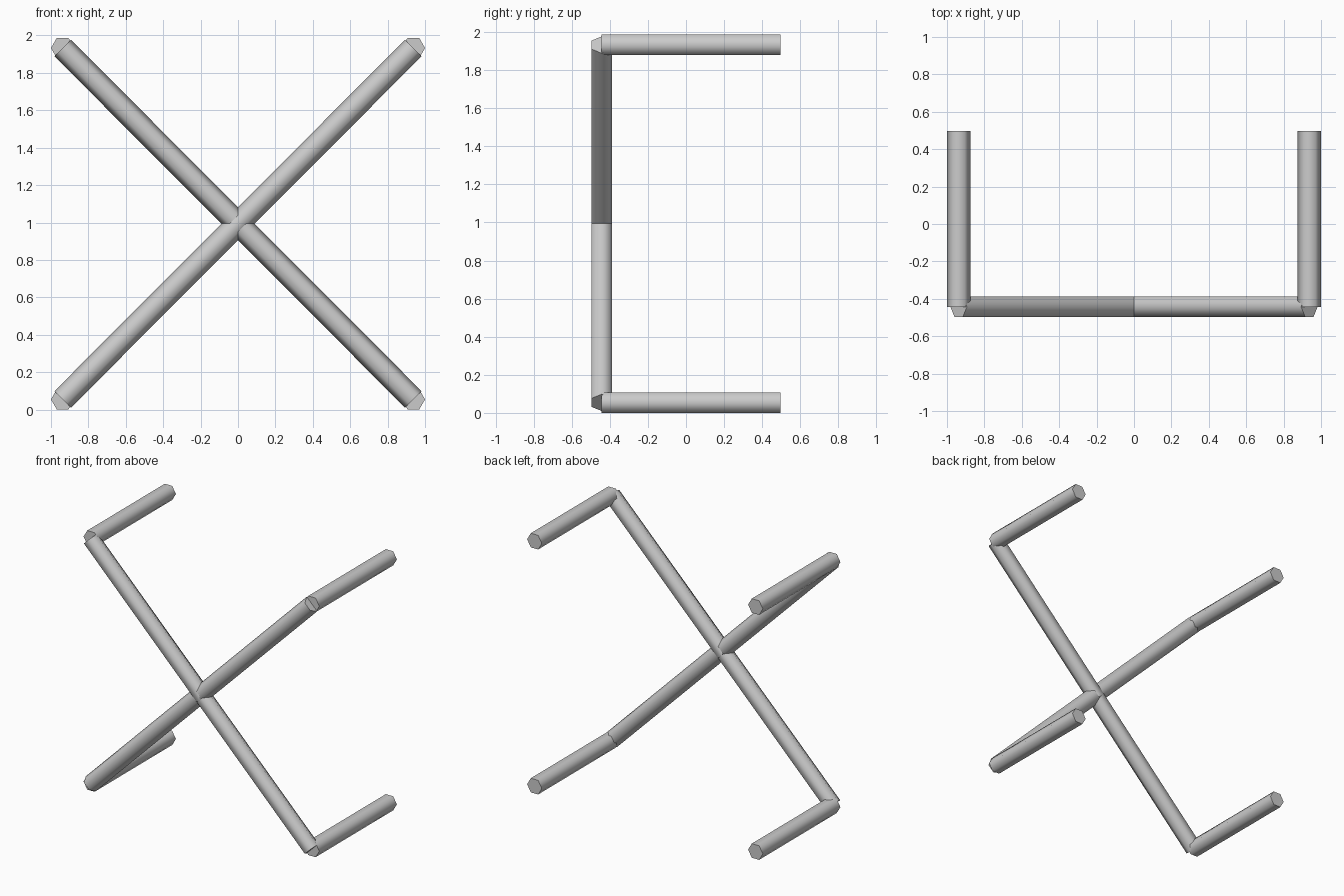
import bpy, bmesh
from math import cos, sin, pi, radians
from mathutils import Vector

if "Cube" in bpy.data.objects:
    bpy.data.objects.remove(bpy.data.objects["Cube"])

R = 0.0625                 # hexagon corner radius
H = R * cos(pi / 6)        # hexagon half height across flats
X = 1.0 - R                # bar axis positions at the corners
Z_LOW, Z_HIGH = H, 1.987 - H
Y_FRAME, Y_TIP = -0.497 + H, 0.497


def hex_bar(name, start, end, side):
    """Six-sided bar from start to end, with a hexagon corner pointing along side."""
    start, end = Vector(start), Vector(end)
    axis = (end - start).normalized()
    u = Vector(side).normalized()
    v = axis.cross(u)
    bm = bmesh.new()
    rings = []
    for p in (start, end):
        rings.append([bm.verts.new(p + R * (u * cos(i * pi / 3) + v * sin(i * pi / 3)))
                      for i in range(6)])
    a, b = rings
    for i in range(6):
        j = (i + 1) % 6
        bm.faces.new((a[i], a[j], b[j], b[i]))
    bm.faces.new(a[::-1])
    bm.faces.new(b)
    bmesh.ops.recalc_face_normals(bm, faces=bm.faces[:])
    mesh = bpy.data.meshes.new(name)
    bm.to_mesh(mesh)
    bm.free()
    obj = bpy.data.objects.new(name, mesh)
    bpy.context.collection.objects.link(obj)
    # smooth sides, sharp end caps
    bpy.ops.object.select_all(action='DESELECT')
    obj.select_set(True)
    bpy.context.view_layer.objects.active = obj
    bpy.ops.object.shade_smooth_by_angle(angle=radians(65))
    return obj


# crossed diagonal bars of the front frame
for s, label in ((1, "rising"), (-1, "falling")):
    a = Vector((-s * X, Y_FRAME, Z_LOW))
    b = Vector((s * X, Y_FRAME, Z_HIGH))
    hex_bar(f"diagonal_bar_{label}", a, b, (b - a).cross(Vector((0, 1, 0))))

# prongs running back from the four corners
for s, lr in ((-1, "left"), (1, "right")):
    for z, level in ((Z_LOW, "lower"), (Z_HIGH, "upper")):
        hex_bar(f"prong_{level}_{lr}", (s * X, Y_FRAME, z), (s * X, Y_TIP, z), (1, 0, 0))
